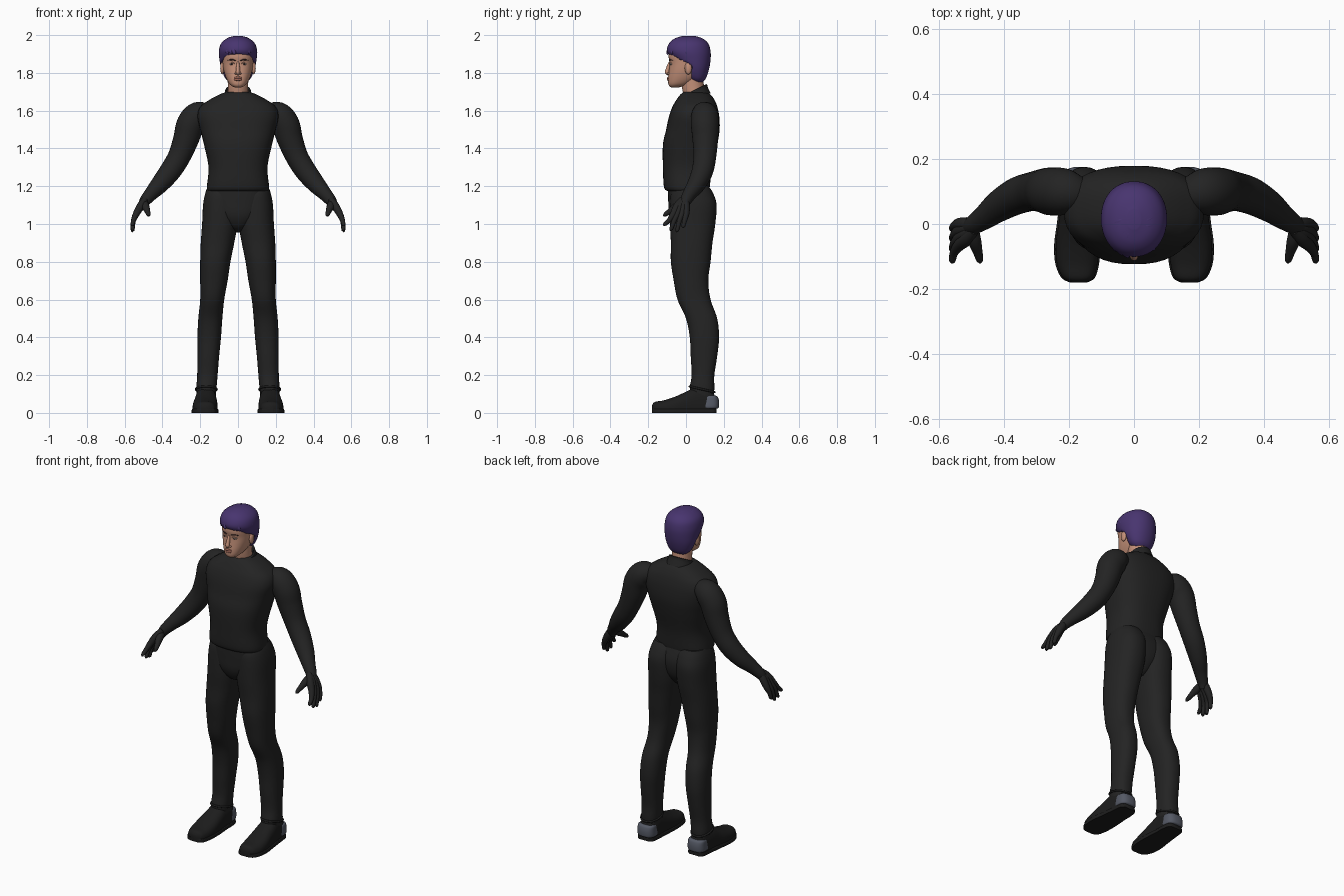
import bpy, bmesh, math, random
from mathutils import Vector

cube = bpy.data.objects.get("Cube")
if cube:
    bpy.data.objects.remove(cube)
random.seed(4)


def material(name, r, g, b):
    m = bpy.data.materials.new(name)
    m.use_nodes = True
    m.diffuse_color = (r, g, b, 1)
    bsdf = next(n for n in m.node_tree.nodes if n.type == 'BSDF_PRINCIPLED')
    bsdf.inputs["Base Color"].default_value = (r, g, b, 1)
    bsdf.inputs["Roughness"].default_value = 0.8
    return m


SUIT = material("black suit", .017, .017, .017)
BOOT = material("boot black", .012, .012, .012)
GREY = material("heel grey", .09, .1, .13)
SKIN = material("skin", .55, .28, .19)
LIPS = material("lips", .36, .14, .1)
HAIR = material("purple hair", .065, .035, .16)
DARK = material("dark brown", .04, .02, .02)
WHITE = material("eye white", .55, .5, .47)


def spline(rows, steps=6):
    """Catmull-Rom through rows of numbers."""
    out = []
    for i in range(len(rows) - 1):
        a, b = rows[max(i - 1, 0)], rows[i]
        c, d = rows[i + 1], rows[min(i + 2, len(rows) - 1)]
        for s in range(steps):
            t = s / steps
            out.append([q + t * (r - p) / 2 + t * t * (2 * p - 5 * q + 4 * r - w) / 2
                        + t ** 3 * (3 * q - p - 3 * r + w) / 2
                        for p, q, r, w in zip(a, b, c, d)])
    return out + [list(rows[-1])]


def skin_rings(name, rings, mat, side=1, angle=50):
    """Bridge rings of points into one capped, smooth object."""
    bm = bmesh.new()
    loops = [[bm.verts.new((side * p[0], p[1], p[2])) for p in ring] for ring in rings]
    for a, b in zip(loops, loops[1:]):
        for i in range(len(a)):
            j = (i + 1) % len(a)
            bm.faces.new((a[i], a[j], b[j], b[i]))
    bm.faces.new(loops[0])
    bm.faces.new(loops[-1])
    bmesh.ops.recalc_face_normals(bm, faces=bm.faces)
    mesh = bpy.data.meshes.new(name)
    bm.to_mesh(mesh)
    bm.free()
    mesh.materials.append(mat)
    mesh.shade_smooth()
    mesh.set_sharp_from_angle(angle=math.radians(angle))
    ob = bpy.data.objects.new(name, mesh)
    bpy.context.collection.objects.link(ob)
    return ob


def loft(name, rows, mat, side=1, power=2.3, count=40, place=None):
    """Rows: level, then the low and high limit on the two other axes."""
    rings = []
    for level, a0, a1, b0, b1 in spline(rows):
        ring = []
        for i in range(count):
            t = math.tau * i / count
            c, s = math.cos(t), math.sin(t)
            u = math.copysign(abs(c) ** (2 / power), c)
            v = math.copysign(abs(s) ** (2 / power), s)
            p = ((a0 + a1 + u * (a1 - a0)) / 2, (b0 + b1 + v * (b1 - b0)) / 2, level)
            ring.append(place(*p) if place else p)
        rings.append(ring)
    return skin_rings(name, rings, mat, side)


def tube(name, rows, mat, side=1, count=16):
    """Round limb along points with a radius each."""
    pts = spline(rows)
    pos = [Vector(p[:3]) for p in pts]
    normal, last, rings = None, None, []
    for i, p in enumerate(pos):
        d = (pos[min(i + 1, len(pos) - 1)] - pos[max(i - 1, 0)]).normalized()
        normal = d.orthogonal().normalized() if last is None \
            else last.rotation_difference(d) @ normal
        last, other = d, d.cross(normal)
        rings.append([p + pts[i][3] * (normal * math.cos(math.tau * k / count)
                                       + other * math.sin(math.tau * k / count))
                      for k in range(count)])
    return skin_rings(name, rings, mat, side)


def ball(name, centre, radii, mat, side=1):
    n = 10
    rings = []
    for i in range(n + 1):
        e = math.pi * (i / n - .5) * .98
        rings.append([(centre[0] + radii[0] * math.cos(e) * math.cos(math.tau * k / 16),
                       centre[1] + radii[1] * math.cos(e) * math.sin(math.tau * k / 16),
                       centre[2] + radii[2] * math.sin(e)) for k in range(16)])
    return skin_rings(name, rings, mat, side)


def centred(rows):
    return [(z, -w, w, f, b) for z, w, f, b in rows]


# Torso with an overhanging hem, pelvis and sloping collar
loft("torso", centred([
    (1.175, .15, -.085, .115), (1.19, .165, -.115, .125), (1.3, .156, -.122, .137),
    (1.42, .18, -.122, .165), (1.5, .2, -.105, .178), (1.57, .215, -.09, .176),
    (1.62, .2, -.072, .166), (1.655, .155, -.052, .152), (1.685, .1, -.03, .13),
    (1.7, .06, -.01, .1)]), SUIT, power=2.5)
loft("pelvis", centred([
    (.955, .02, 0, .07), (.98, .055, -.055, .1), (1.04, .125, -.088, .135),
    (1.12, .165, -.094, .145), (1.2, .16, -.095, .12)]), SUIT)
loft("collar", centred([
    (1.65, .085, -.035, .13), (1.69, .071, -.022, .115), (1.706, .068, -.02, .111),
    (1.707, .06, -.012, .103), (1.68, .056, -.01, .1)]), SUIT, power=2,
    place=lambda x, y, z: (x, y, z + .5 * (y - .045) - max(0, .018 - abs(x)) * (y < 0)))

# Head and neck
loft("neck", centred([(1.62, .055, -.012, .1), (1.68, .055, -.014, .1),
                      (1.73, .054, -.022, .095), (1.78, .055, -.02, .09)]), SKIN, power=2)
loft("head", centred([
    (1.722, .014, -.075, -.045), (1.73, .032, -.088, -.01), (1.745, .048, -.094, .03),
    (1.775, .064, -.094, .075), (1.81, .075, -.09, .095), (1.85, .081, -.087, .103),
    (1.89, .083, -.092, .105), (1.93, .08, -.082, .1), (1.965, .055, -.05, .08),
    (1.98, .02, -.01, .04)]), SKIN)
tube("nose", [(0, -.084, 1.86, .004), (0, -.089, 1.845, .008), (0, -.098, 1.815, .011),
              (0, -.1, 1.803, .012), (0, -.094, 1.794, .008), (0, -.088, 1.79, .002)], SKIN)
for z, r in ((1.774, .0055), (1.765, .0065)):
    tube("lip", [(-.025, -.084, z, .001), (-.012, -.092, z, r), (0, -.0945, z, r),
                 (.012, -.092, z, r), (.025, -.084, z, .001)], LIPS)

for s in (1, -1):
    # Face parts of one side
    tag = "left_" if s > 0 else "right_"
    ball(tag + "nostril", (.011, -.092, 1.797), (.008, .009, .006), SKIN, s)
    ball(tag + "eye", (.032, -.078, 1.847), (.014, .007, .0055), WHITE, s)
    ball(tag + "iris", (.032, -.0815, 1.847), (.0055, .005, .005), DARK, s)
    tube(tag + "eyelid", [(.016, -.083, 1.847, .001), (.03, -.085, 1.854, .0035),
                          (.048, -.073, 1.848, .001)], SKIN, s)
    tube(tag + "eyebrow", [(.012, -.088, 1.864, .002), (.032, -.086, 1.87, .004),
                           (.055, -.07, 1.866, .001)], DARK, s)
    ball(tag + "ear", (.083, .012, 1.825), (.011, .019, .033), SKIN, s)

    # Arm from inside the shoulder to the wrist
    tube(tag + "arm", [
        (.14, .085, 1.585, .04), (.205, .098, 1.58, .069), (.25, .1, 1.53, .074),
        (.275, .102, 1.45, .068), (.31, .1, 1.36, .06), (.355, .088, 1.285, .057),
        (.41, .058, 1.215, .049), (.46, .02, 1.16, .037), (.492, -.002, 1.122, .03),
        (.508, -.015, 1.09, .022)], SUIT, s, 28)

    # Hand: each finger runs from the wrist over its knuckle
    fingers = {"index": (-.066, -.112, .99), "middle": (-.045, -.078, .966),
               "ring": (-.022, -.046, .96), "little": (0, -.014, .98)}
    for name, (knuckle, tip, low) in fingers.items():
        mid = (knuckle + tip) / 2
        tube(tag + name + "_finger", [
            (.492, knuckle * .3, 1.13, .016), (.515, knuckle * .7, 1.095, .021),
            (.538, knuckle, 1.055, .018), (.553, mid, 1.02, .013),
            (.558, tip, low + .008, .01), (.557, tip, low, .003)], SUIT, s, 12)
    tube(tag + "thumb", [(.498, -.01, 1.115, .02), (.49, -.05, 1.093, .021),
                         (.48, -.085, 1.068, .015), (.474, -.11, 1.05, .011),
                         (.473, -.12, 1.043, .003)], SUIT, s, 12)

    # Leg
    loft(tag + "leg", [
        (.07, .12, .215, .03, .145), (.13, .114, .22, .02, .15), (.2, .108, .216, .03, .15),
        (.3, .1, .215, .025, .165), (.4, .09, .215, .02, .175), (.5, .083, .21, 0, .165),
        (.6, .073, .2, -.045, .13), (.7, .055, .2, -.065, .118), (.8, .04, .2, -.08, .13),
        (.9, .02, .197, -.08, .14), (1, .003, .19, -.085, .155),
        (1.1, 0, .185, -.085, .162), (1.16, 0, .174, -.08, .145),
        (1.2, .01, .16, -.06, .12)], SUIT, s)

    # Boot, sole and cuff; lofted from toe to heel with a flat underside
    boot = [(-.18, .15, .19, -.01, .04), (-.165, .125, .218, -.02, .058),
            (-.12, .112, .237, -.03, .066), (-.06, .108, .24, -.03, .085),
            (0, .11, .232, -.03, .112), (.05, .114, .226, -.03, .135),
            (.1, .115, .22, -.03, .135), (.145, .122, .214, -.03, .105),
            (.162, .14, .198, -.02, .06)]
    loft(tag + "boot", boot, BOOT, s, 2.6,
         place=lambda x, z, y: (x, y, max(z, .004)))
    loft(tag + "sole", [(y, a - .005, b + .005, -.02, .03) for y, a, b, c, d in boot],
         BOOT, s, 4, place=lambda x, z, y: (x, y, min(max(z, 0), .02)))
    tube(tag + "boot_cuff", [(.168 + .055 * math.cos(k * math.tau / 16),
                              .085 + .066 * math.sin(k * math.tau / 16),
                              .125 - .015 * math.sin(k * math.tau / 16), .006)
                             for k in range(17)], BOOT, s, 8)
    loft(tag + "heel_plate", [(.022, .125, .211, .085, .165), (.03, .115, .221, .075, .174),
                              (.06, .115, .221, .08, .175), (.085, .118, .218, .09, .168),
                              (.092, .128, .208, .1, .155)], GREY, s, 2.6)


# Hair cap, tucked into the head in front of the hairline
def tuck(x, y, z):
    if y < .03 - 2.2 * max(0, z - 1.84):
        return (x * .78, .01 + (y - .01) * .75, z)
    return (x, y, z)


loft("hair_cap", centred([
    (1.745, .035, .045, .082), (1.77, .066, .01, .105), (1.82, .088, -.03, .122),
    (1.87, .098, -.07, .13), (1.915, .101, -.1, .13), (1.955, .09, -.09, .118),
    (1.982, .06, -.06, .088), (1.996, .02, -.015, .045)]), HAIR, power=2.1,
    count=64, place=tuck)

# Locks sweeping from the crown to the fringe and temples
for row, (start, end, number) in enumerate(((72, 14, 15), (80, 34, 11))):
    for k in range(number):
        turn = -195 + 210 * k / (number - 1) + random.uniform(-5, 5)
        drop = end + random.uniform(-7, 7)
        path = []
        for t, r in ((0, .006), (.3, .018), (.65, .019), (.9, .011), (1, .002)):
            az = math.radians(turn + 30 * (t - .7))
            el = math.radians(start + (drop - start) * t)
            lift = 1 + .03 * row * t + .06 * (t > .8)
            path.append((.09 * lift * math.cos(el) * math.cos(az),
                         .012 + .106 * lift * math.cos(el) * math.sin(az),
                         1.882 + .1 * math.sin(el), r))
        tube("hair_lock", path, HAIR, 1, 8)
